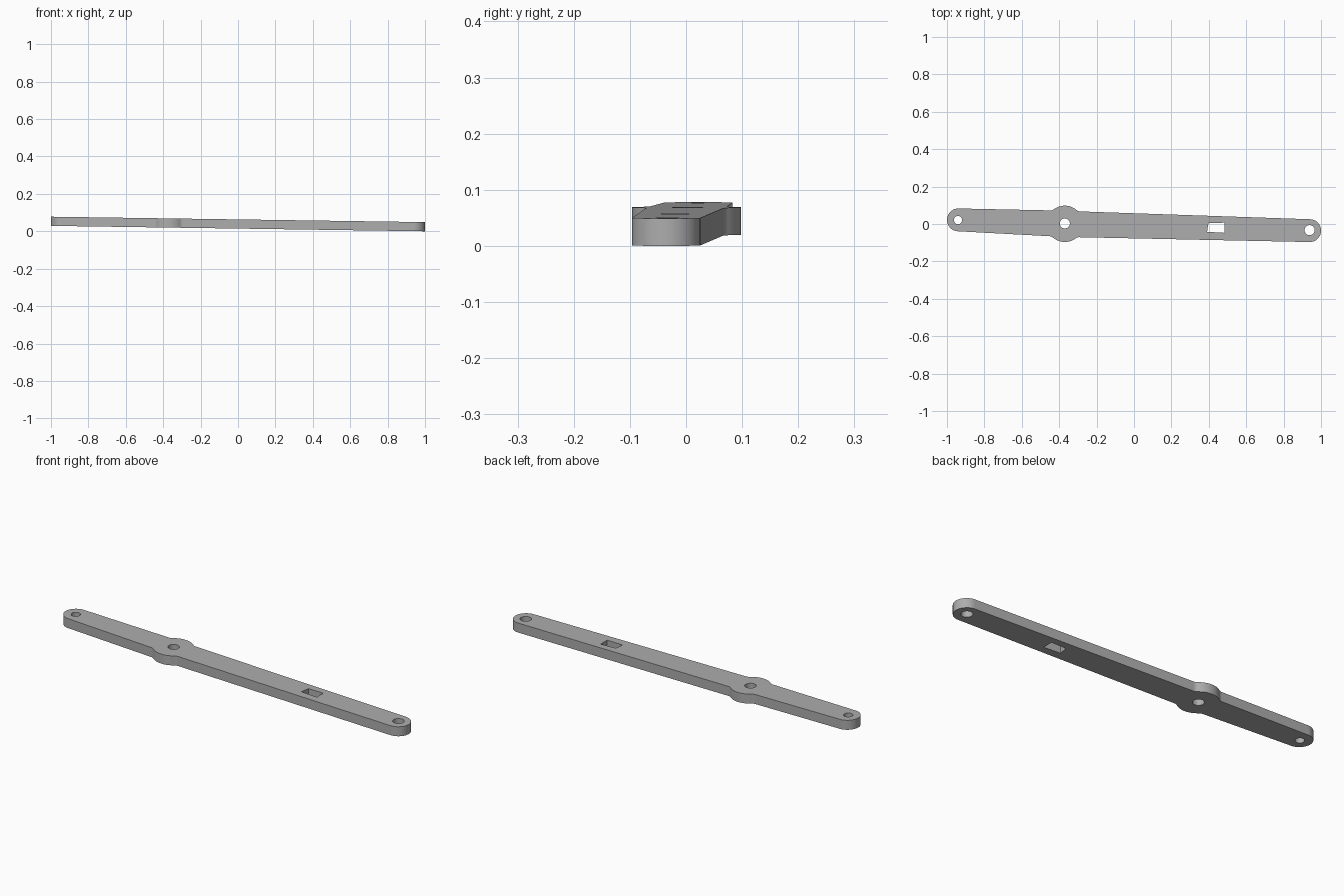
import bpy, bmesh, math
from mathutils import Vector

if "Cube" in bpy.data.objects:
    bpy.data.objects.remove(bpy.data.objects["Cube"])

THICK = 0.049
SLOPE = -0.0145                      # the bar drops gently towards +x
TILT = math.radians(-2)              # slight turn of the bar in plan


def arc(cx, cy, r, a0, a1, n):
    """Points on an arc, angles in degrees."""
    return [(cx + r * math.cos(math.radians(a0 + (a1 - a0) * i / n)),
             cy + r * math.sin(math.radians(a0 + (a1 - a0) * i / n))) for i in range(n + 1)]


def hub_side(turn):
    """One bulge of the hub with its two blending fillets."""
    hub_r, fillet, half = 0.097, 0.03, 0.069
    dy = half + fillet
    dx = math.sqrt((hub_r + fillet) ** 2 - dy ** 2)
    a = math.degrees(math.atan2(dy, dx))
    pts = arc(dx, dy, fillet, 270, 180 + a, 6)
    pts += arc(0, 0, hub_r, a, 180 - a, 20)[1:-1]
    pts += arc(-dx, dy, fillet, 360 + a - a - a, 270, 6)
    c, s = math.cos(turn + TILT), math.sin(turn + TILT)
    return [(HUB[0] + x * c - y * s, HUB[1] + x * s + y * c) for x, y in pts]


HUB = (-0.37, 0.001)
LEFT = (-0.939, 0.022)
RIGHT = (0.939, -0.0355)

# Outer outline: rounded ends joined through the hub
outline = (arc(*RIGHT, 0.061, -91.5, 88.5, 32) + hub_side(0)
           + arc(*LEFT, 0.061, 89, 267, 32) + hub_side(math.pi))

# Pivot holes and the rectangular slot
holes = [arc(-0.941, 0.021, 0.022, 0, 360, 32)[:-1],
         arc(-0.37, 0.003, 0.027, 0, 360, 32)[:-1],
         arc(0.939, -0.033, 0.027, 0, 360, 32)[:-1],
         [(0.398, 0.005), (0.483, 0.007), (0.483, -0.047), (0.391, -0.042)]]

# Fill the plan shape, then extrude it to a plate
bm = bmesh.new()
edges = []
for loop in [outline] + holes:
    vs = [bm.verts.new((x, y, 0.0145 + SLOPE * x)) for x, y in loop]
    edges += [bm.edges.new((vs[i], vs[(i + 1) % len(vs)])) for i in range(len(vs))]
bmesh.ops.triangle_fill(bm, use_beauty=True, use_dissolve=False, edges=edges,
                        normal=Vector((0, 0, 1)))
ext = bmesh.ops.extrude_face_region(bm, geom=bm.faces[:], use_keep_orig=True)
top = [g for g in ext["geom"] if isinstance(g, bmesh.types.BMVert)]
bmesh.ops.translate(bm, verts=top, vec=(0, 0, THICK))
bmesh.ops.recalc_face_normals(bm, faces=bm.faces[:])

mesh = bpy.data.meshes.new("link_bar")
bm.to_mesh(mesh)
bm.free()
bar = bpy.data.objects.new("link_bar", mesh)
bpy.context.collection.objects.link(bar)

grey = bpy.data.materials.new("plain grey")
grey.diffuse_color = (0.42, 0.42, 0.42, 1)
grey.use_nodes = True
grey.node_tree.nodes["Principled BSDF"].inputs["Base Color"].default_value = grey.diffuse_color
mesh.materials.append(grey)

# Smooth rounded sides, crisp rims
bpy.context.view_layer.objects.active = bar
bar.select_set(True)
bpy.ops.object.shade_smooth_by_angle(angle=math.radians(30))
